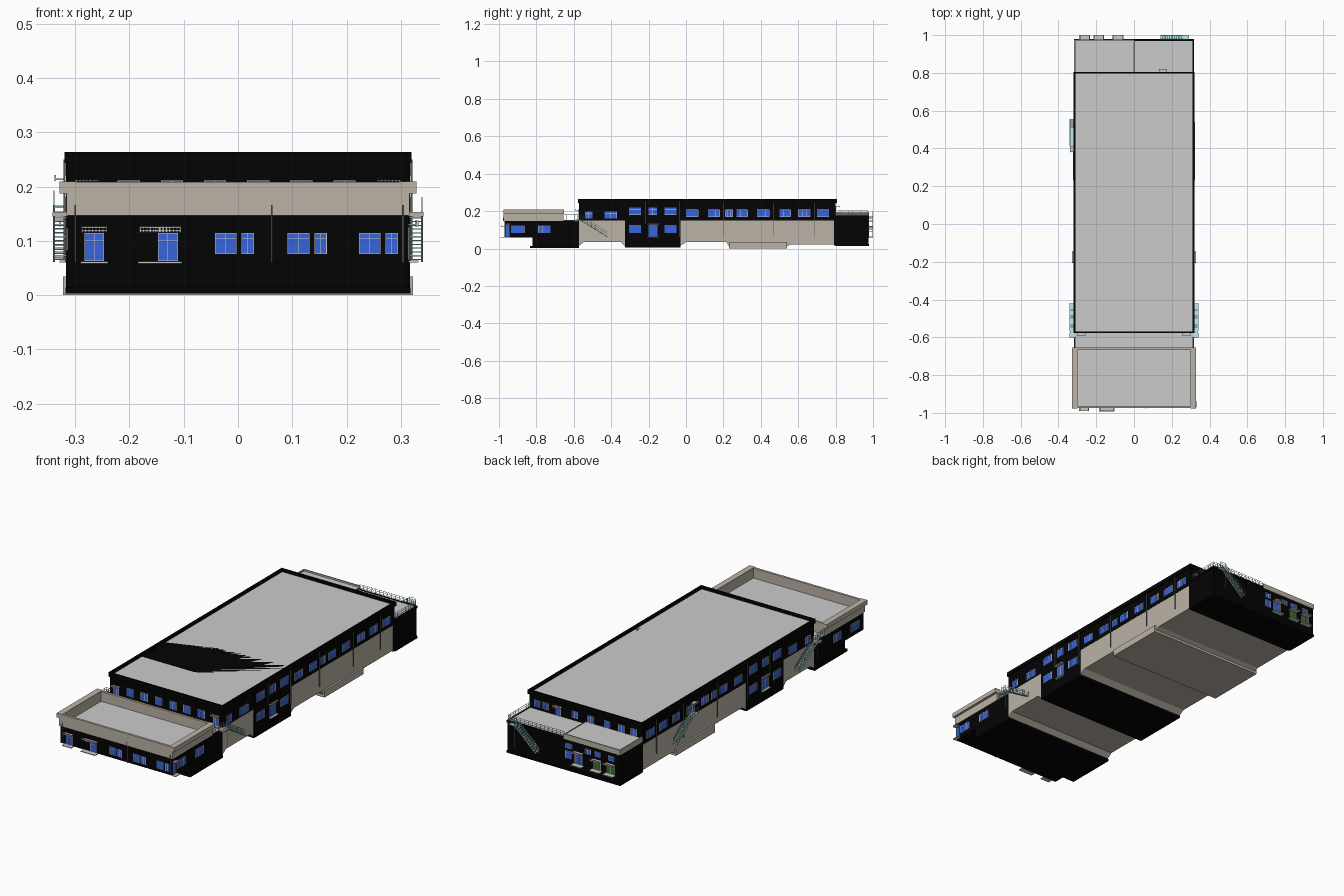
import bpy, bmesh
from mathutils import Vector, Matrix

if "Cube" in bpy.data.objects:
    bpy.data.objects.remove(bpy.data.objects["Cube"])

COL = {"black": (0.001, 0.001, 0.001, 1), "beige": (0.5, 0.45, 0.38, 1),
       "blue": (0.04, 0.13, 0.7, 1), "green": (0.05, 0.15, 0.03, 1),
       "cyan": (0.5, 0.85, 0.88, 1), "roof": (0.6, 0.6, 0.6, 1), "pipe": (0.12, 0.12, 0.12, 1)}
mats = {}
for k, c in COL.items():
    mats[k] = bpy.data.materials.new(k)
    mats[k].diffuse_color = c
parts = {}


def part(name, mat):
    return parts.setdefault((name, mat), bmesh.new())


def box(name, mat, a, b):
    a, b = Vector(a), Vector(b)
    s = [max(abs(v), 1e-4) for v in (b - a)]
    bmesh.ops.create_cube(part(name, mat), size=1,
                          matrix=Matrix.Translation((a + b) / 2) @ Matrix.Diagonal((*s, 1)))


def bar(name, mat, a, b, t=0.0013):
    a, b = Vector(a), Vector(b)
    d = b - a
    m = Matrix.Translation((a + b) / 2) @ d.to_track_quat('Z', 'Y').to_matrix().to_4x4()
    bmesh.ops.create_cube(part(name, mat), size=1, matrix=m @ Matrix.Diagonal((t, t, d.length, 1)))


def prism(name, mat, profile, hx):
    # (y, z) outline extruded across the full width
    bm = part(name, mat)
    f = bm.faces.new([bm.verts.new((-hx, y, z)) for y, z in profile])
    r = bmesh.ops.extrude_face_region(bm, geom=[f])
    bmesh.ops.translate(bm, vec=(2 * hx, 0, 0),
                        verts=[v for v in r["geom"] if isinstance(v, bmesh.types.BMVert)])


def on(wall, u, d, z):
    # wall coordinates: u along, d outward, z up
    side, c = wall
    return {"front": (u, -c - d, z), "back": (u, c + d, z),
            "right": (c + d, u, z), "left": (-c - d, u, z)}[side]


def wbox(name, mat, w, u0, u1, d0, d1, z0, z1):
    box(name, mat, on(w, u0, d0, z0), on(w, u1, d1, z1))


def window(w, u0, u1, z0, z1, n=2, mat="blue", name="window"):
    wbox(name + "_panes", mat, w, u0, u1, -0.002, 0.0015, z0, z1)
    t = 0.0005
    for i in range(n + 1):
        u = u0 + (u1 - u0) * i / n
        wbox(name + "_frames", None, w, u - t, u + t, 0, 0.0022, z0, z1)
    for z in (z0, z0 + (z1 - z0) * 0.75, z1):
        wbox(name + "_frames", None, w, u0, u1, 0, 0.0022, z - t, z + t)


def canopy(w, u0, u1, z, depth=0.024):
    wbox("canopies", None, w, u0, u1, 0, depth, z, z + 0.003)
    n = max(4, int((u1 - u0) / 0.006))
    for i in range(n + 1):
        u = u0 + (u1 - u0) * i / n
        wbox("canopy_slats", None, w, u - .001, u + .001, depth - .003, depth, z - .002, z + .009)
    wbox("canopies", None, w, u0, u1, depth - .003, depth, z + .007, z + .009)


def door(w, u0, u1, z0, z1, mat="blue", over=0.006, depth=0.024, step=0.003):
    window(w, u0, u1, z0, z1, 2, mat, "door")
    canopy(w, u0 - over, u1 + over, z1 + 0.003, depth)
    wbox("door_steps", None, w, u0 - over - step, u1 + over + step, 0, depth, z0 - .005, z0 - .001)


def railing(a, b, h=0.027, n=8):
    a, b, up = Vector(a), Vector(b), Vector((0, 0, h))
    for f in (0.35, 0.68, 1):
        bar("railings", "cyan", a + up * f, b + up * f)
    for i in range(n + 1):
        p = a.lerp(b, i / n)
        bar("railings", "cyan", p, p + up)


def stair(w, u0, u1, z0, z1, depth=0.026):
    # u0/z0 is the top, u1/z1 the foot; a landing sits behind the top
    s = 1 if u1 > u0 else -1
    wbox("stair_landings", "cyan", w, u0, u0 + s * .03, 0, depth, z0 - .003, z0)
    a = u0 + s * .03
    for d in (0.003, depth - 0.001):
        bar("stair_stringers", "cyan", on(w, a, d, z0), on(w, u1, d, z1), 0.003)
        railing(on(w, u0, d, z0), on(w, a, d, z0), n=2)
        railing(on(w, a, d, z0), on(w, u1, d, z1), n=7)
    n = 13
    for i in range(n):
        f = (i + 0.5) / n
        u, z = a + (u1 - a) * f, z0 + (z1 - z0) * f
        wbox("stair_treads", "cyan", w, u - .005, u + .005, .003, depth, z - .001, z + .001)
    bar("stair_posts", "cyan", on(w, a, depth - .002, z1), on(w, a, depth - .002, z0))


def pipe(w, u, z0, z1):
    wbox("downpipes", "pipe", w, u - .0015, u + .0015, 0, .004, z0, z1)


def rim(name, mat, x0, x1, y0, y1, z0, z1, tx, ty):
    for xa, xb in ((x0, x0 + tx), (x1 - tx, x1)):
        box(name, mat, (xa, y0, z0), (xb, y1, z1))
    for ya, yb in ((y0, y0 + ty), (y1 - ty, y1)):
        box(name, mat, (x0 + tx, ya, z0), (x1 - tx, yb, z1))


H = 0.314
# main hall: black upper storey, recessed roof and cap
box("upper_storey", "black", (-H, -.572, .15), (H, .80, .245))
box("main_roof", "roof", (-.311, -.569, .24), (.311, .797, .25))
rim("roof_cap", "black", -.32, .32, -.578, .806, .243, .264, .01, .01)
# beige lower storey with sloped footings, and the two-storey black bay
prism("lower_storey", "beige", [(-.572, .15), (-.572, .015), (-.545, .035), (-.35, .035),
                                (-.325, .012), (-.325, .15)], H)
prism("lower_storey", "beige", [(-.03, .15), (-.03, .015), (0, .034), (.215, .034), (.23, .012),
                                (.54, .012), (.56, .022), (.79, .022), (.79, .15)], H - .001)
box("foundation", "beige", (-.322, .23, 0), (.322, .54, .034))
box("entrance_bay", "black", (-.317, -.325, .006), (.317, -.03, .25))
# front wing, stepped underside
prism("front_wing", "black", [(-.967, .15), (-.967, .06), (-.82, .06), (-.82, .006),
                              (-.572, .006), (-.572, .15)], H)
box("wing_plinth", "black", (-.318, -.835, .003), (.318, -.572, .014))
box("link_roof", "roof", (-H, -.657, .149), (H, -.572, .153))
box("wing_roof", "roof", (-.305, -.965, .148), (.305, -.66, .158))
rim("wing_parapet", "beige", -.316, .316, -.975, -.655, .147, .208, .018, .012)
for s in (-1, 1):
    box("wing_cornice", "beige", (s * .299, -.977, .187), (s * .329, -.653, .209))
# rear block: railed terrace on one half, edged roof on the other
box("rear_block", "black", (-H, .79, .016), (H, .975, .17))
box("rear_plinth", "black", (-.318, .80, .014), (.318, .979, .024))
box("rear_roof", "roof", (-.31, .80, .165), (.31, .971, .175))
box("rear_parapet", "beige", (-.317, .972, .168), (0, .978, .194))
box("rear_parapet", "beige", (-.317, .80, .168), (-.311, .972, .194))
box("rear_upper_roof", "roof", (-.311, .80, .17), (-.001, .972, .186))
box("rear_edge", "black", (0, .969, .165), (.317, .978, .177))
box("rear_edge", "black", (.311, .80, .165), (.317, .97, .177))
railing((.312, .81, .175), (.312, .972, .175))
railing((0, .972, .175), (.312, .972, .175), n=14)

# front elevation
F, FU = ("front", .967), ("front", .572)
door(F, -.282, -.247, .063, .114, over=.005, depth=.022)
door(F, -.147, -.111, .063, .114, over=.005, depth=.022)
canopy(F, -.18, -.1065, .117, .022)
wbox("door_steps", None, F, -.184, -.105, 0, .025, .058, .062)
for u in (-.042, .092, .223):
    window(F, u, u + .039, .076, .114, 2)
    window(F, u + .049, u + .071, .076, .114, 2)
for u in (-.3, .062, .304):
    pipe(F, u, .06, .147)
    pipe(("front", .974), u, .147, .166)
for i in range(6):
    u = -.201 + i * .0794
    window(FU, u - .02, u + .02, .172, .211, 2)
for u in (-.278, .278):
    door(FU, u - .014, u + .014, .157, .2, over=.006, depth=.02)

# side elevations, mirrored
for side in ("right", "left"):
    W, B = (side, H), (side, .317)
    for a, b in ((-.54, -.5), (-.435, -.37)):
        window(W, a, b, .16, .198, 2)
    for a, b in ((0, .065), (.118, .18), (.21, .25), (.27, .33), (.38, .445),
                 (.5, .56), (.6, .665), (.7, .765)):
        window(W, a, b, .17, .207, 3)
    for a, b in ((-.305, -.24), (-.115, -.05)):
        window(B, a, b, .18, .22, 3)
        window(B, a, b, .083, .122, 3)
    window(B, -.2, -.155, .18, .22, 2)
    door(B, -.2, -.152, .065, .125, over=.004, depth=.012)
    for a, b in ((-.935, -.865), (-.79, -.725)):
        window(W, a, b, .083, .123, 3)
    for u in (-.035, .2, .47, .685):
        pipe(W if u > 0 else B, u, .065, .25)
    pipe(B, -.215, .13, .25)
    stair(W, -.597, -.42, .153, .062)
    s = 1 if side == "right" else -1
    railing((s * .311, -.655, .153), (s * .311, -.597, .153), n=4)
    box("landing_edge", "beige", (s * .30, -.6, .145), (s * .342, -.577, .153))
door(("right", H), -.965, -.943, .065, .125, over=.003, depth=.018)
# extra escape stair and door on the left
L = ("left", H)
stair(L, .385, .555, .165, .065)
canopy(L, .38, .41, .212)

# rear elevation
R, RU = ("back", .975), ("back", .80)
door(R, -.283, -.24, .06, .105, "green", .004, .025)
door(R, -.208, -.165, .06, .105, "green", .004, .025)
door(R, -.106, -.063, .06, .115, "blue", .004, .025)
window(R, -.045, -.01, .075, .112, 2)
for u in (-.265, -.19, -.135, -.03):
    window(R, u - .017, u + .017, .125, .15, 2)
stair(R, .29, .14, .172, .062, .025)
for u in (.27, .225, .06, -.03, -.12, -.2, -.27):
    window(RU, u - .017, u + .017, .188, .222, 2)
door(RU, .138, .168, .176, .218, over=.006, depth=.02)
wbox("roof_divider", "pipe", R, -.002, .002, -.17, 0, .174, .188)

# turn every collected part into an object
for (name, mat), bm in parts.items():
    bmesh.ops.recalc_face_normals(bm, faces=bm.faces)
    me = bpy.data.meshes.new(name)
    bm.to_mesh(me)
    bm.free()
    if mat:
        me.materials.append(mats[mat])
    bpy.context.collection.objects.link(bpy.data.objects.new(name, me))

for m in bpy.data.materials:
    if m.users and not m.is_grease_pencil:
        m.use_nodes = True
        m.node_tree.nodes["Principled BSDF"].inputs["Base Color"].default_value = m.diffuse_color
